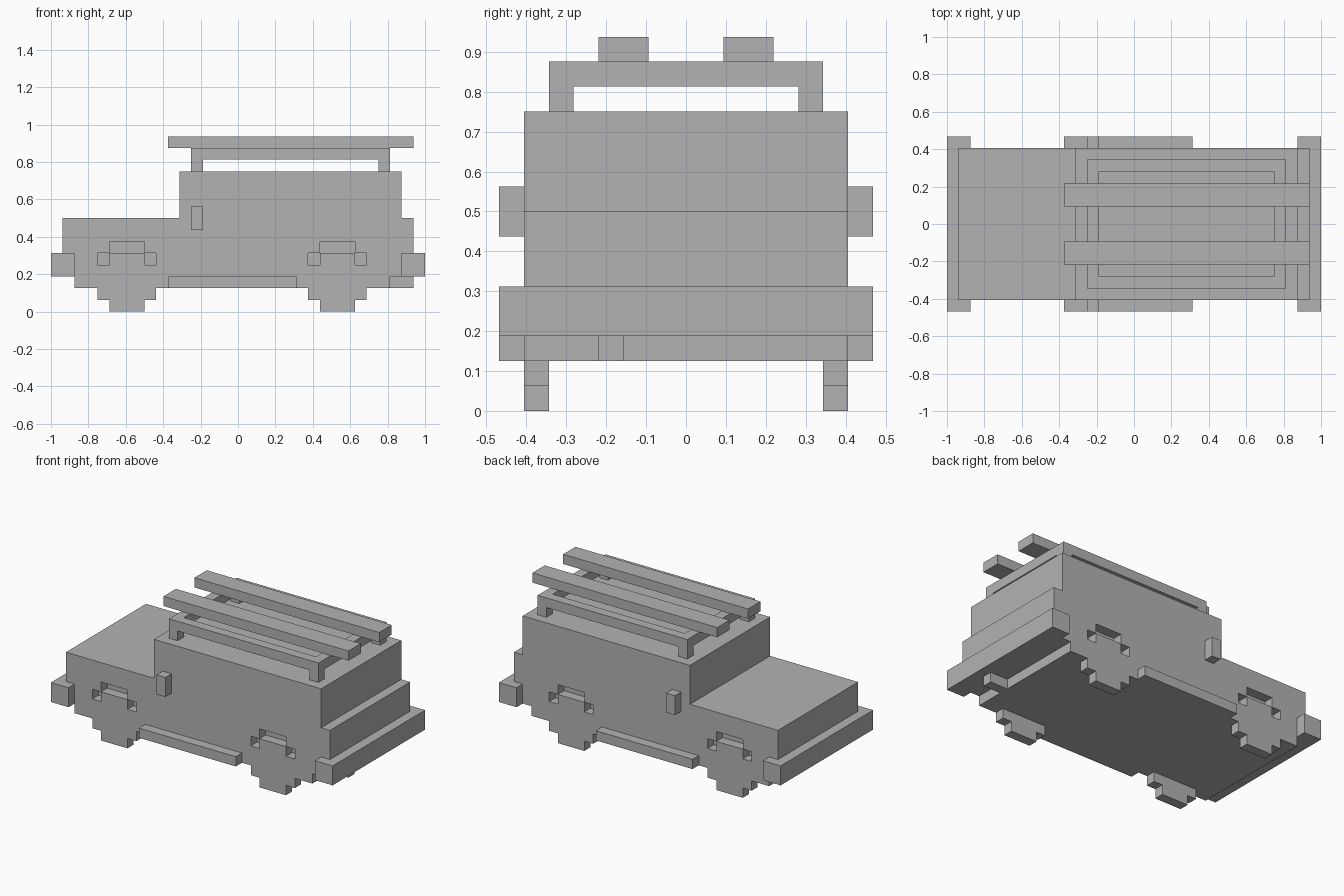
import bpy
import bmesh

U = 1 / 16                      # one block
X0, Y0 = -1.0, -7.5 * U         # grid corner

old = bpy.data.objects.get("Cube")
if old:
    bpy.data.objects.remove(old, do_unlink=True)

grey = bpy.data.materials.new("plain grey")
grey.use_nodes = True
colour = (0.45, 0.45, 0.45, 1)
grey.diffuse_color = colour
grey.node_tree.nodes["Principled BSDF"].inputs["Base Color"].default_value = colour


def prism(name, profile, y0, y1):
    """Extrude a side profile (x, z in blocks) from y0 to y1."""
    bm = bmesh.new()
    verts = [bm.verts.new((X0 + x * U, Y0 + y0 * U, z * U)) for x, z in profile]
    face = bm.faces.new(verts)
    new = bmesh.ops.extrude_face_region(bm, geom=[face])["geom"]
    moved = [v for v in new if isinstance(v, bmesh.types.BMVert)]
    bmesh.ops.translate(bm, verts=moved, vec=(0, (y1 - y0) * U, 0))
    bmesh.ops.recalc_face_normals(bm, faces=bm.faces)
    mesh = bpy.data.meshes.new(name)
    bm.to_mesh(mesh)
    bm.free()
    mesh.materials.append(grey)
    obj = bpy.data.objects.new(name, mesh)
    bpy.context.collection.objects.link(obj)
    return obj


def box(name, x0, x1, y0, y1, z0, z1):
    return prism(name, [(x0, z0), (x1, z0), (x1, z1), (x0, z1)], y0, y1)


def pair(make, name, shape, y0, y1):
    """Build a part on both sides of the car."""
    for side, a, b in (("right", y0, y1), ("left", 15 - y1, 15 - y0)):
        make(f"{side}_{name}", shape, a, b)


def block(x0, x1, z0, z1):
    return [(x0, z0), (x1, z0), (x1, z1), (x0, z1)]


# Body with bonnet, cabin and rear step
body = prism("body", [(2, 2), (29, 2), (29, 3), (31, 3), (31, 8), (30, 8),
                      (30, 12), (11, 12), (11, 8), (1, 8), (1, 3), (2, 3)], 1, 14)

# Wheel arches cut into the sides, and stepped wheels set flush in them
cutters = []
for axle, x in (("front", 4), ("rear", 22)):
    arch = [(x, 1), (x + 5, 1), (x + 5, 5), (x + 4, 5),
            (x + 4, 6), (x + 1, 6), (x + 1, 5), (x, 5)]
    wheel = [(x + 1, 0), (x + 4, 0), (x + 4, 1), (x + 5, 1), (x + 5, 4), (x + 4, 4),
             (x + 4, 5), (x + 1, 5), (x + 1, 4), (x, 4), (x, 1), (x + 1, 1)]
    pair(prism, axle + "_wheel", wheel, 1, 2)
    cutters += [prism("arch_cutter", arch, 0, 2), prism("arch_cutter", arch, 13, 15)]

bpy.context.view_layer.objects.active = body
for cutter in cutters:
    cutter.hide_render = True
    mod = body.modifiers.new("arch", "BOOLEAN")
    mod.operation = "DIFFERENCE"
    mod.solver = "EXACT"
    mod.object = cutter
    bpy.ops.object.modifier_apply(modifier=mod.name)
    bpy.data.objects.remove(cutter, do_unlink=True)

# Bumpers and exhaust
box("front_bumper", 0, 2, 0, 15, 3, 5)
box("rear_bumper", 30, 32, 0, 15, 3, 5)
box("exhaust", 29, 31, 4, 5, 2, 3)

# Side steps and mirrors
pair(prism, "side_step", block(10, 21, 2, 3), 0, 1)
pair(prism, "mirror", block(12, 13, 7, 9), 0, 1)

# Roof rack: legged side rails, end rails and two long bars
rail = [(12, 12), (13, 12), (13, 13), (28, 13), (28, 12), (29, 12), (29, 14), (12, 14)]
pair(prism, "rack_rail", rail, 2, 3)
box("rack_front_rail", 12, 13, 3, 12, 13, 14)
box("rack_rear_rail", 28, 29, 3, 12, 13, 14)
pair(prism, "roof_bar", block(10, 31, 14, 15), 4, 6)
